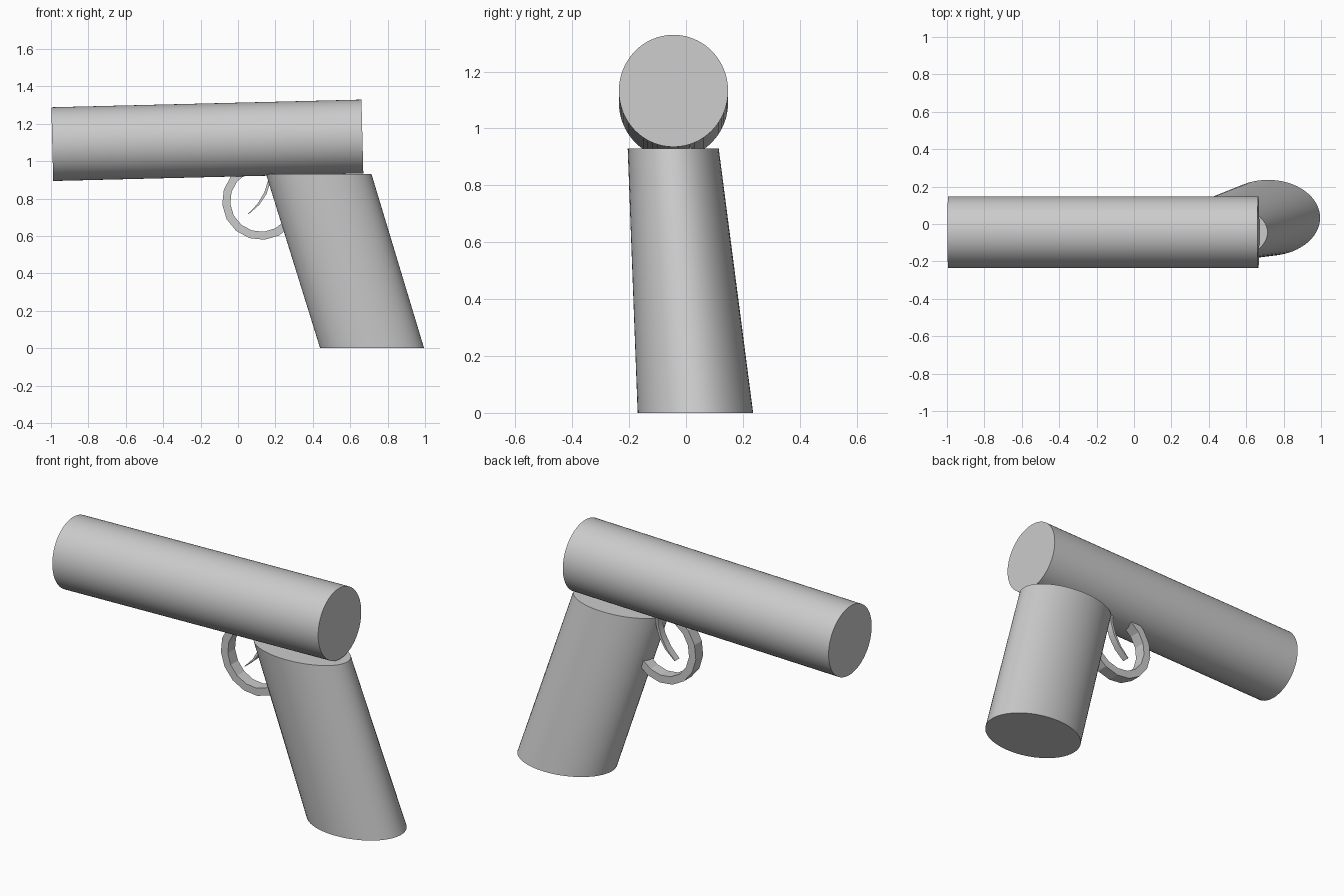
import bpy
import bmesh
from math import cos, sin, pi, radians
from mathutils import Vector

cube = bpy.data.objects.get("Cube")
if cube:
    bpy.data.objects.remove(cube, do_unlink=True)

GREY = (0.6, 0.6, 0.6, 1)
grey = bpy.data.materials.new("plain grey")
grey.use_nodes = True
grey.diffuse_color = GREY
grey.node_tree.nodes["Principled BSDF"].inputs["Base Color"].default_value = GREY


def loft(name, rings, smooth=True):
    """Skin a closed solid over a list of point rings, with flat end caps."""
    bm = bmesh.new()
    loops = [[bm.verts.new(p) for p in ring] for ring in rings]
    n = len(loops[0])
    for a, b in zip(loops, loops[1:]):
        for i in range(n):
            j = (i + 1) % n
            bm.faces.new((a[i], a[j], b[j], b[i]))
    bm.faces.new(loops[0])
    bm.faces.new(loops[-1])
    bmesh.ops.recalc_face_normals(bm, faces=bm.faces)
    mesh = bpy.data.meshes.new(name)
    bm.to_mesh(mesh)
    bm.free()
    mesh.materials.append(grey)
    obj = bpy.data.objects.new(name, mesh)
    bpy.context.collection.objects.link(obj)
    if smooth:
        bpy.ops.object.select_all(action="DESELECT")
        obj.select_set(True)
        bpy.context.view_layer.objects.active = obj
        bpy.ops.object.shade_smooth_by_angle(angle=radians(30))
    return obj


def ellipse(center, u, v, sides=64):
    c, u, v = Vector(center), Vector(u), Vector(v)
    return [c + u * cos(2 * pi * i / sides) + v * sin(2 * pi * i / sides)
            for i in range(sides)]


def strip(center_y, width, inner, outer):
    """Rectangular cross-section between two (x, z) points."""
    lo, hi = center_y - width / 2, center_y + width / 2
    return [(inner[0], lo, inner[1]), (outer[0], lo, outer[1]),
            (outer[0], hi, outer[1]), (inner[0], hi, inner[1])]


# Barrel: slightly tilted cylinder with square-cut ends
side, up = (0, 0.192, 0), (-0.005, 0, 0.197)
loft("barrel", [ellipse((-0.993, -0.044, 1.091), side, up),
                ellipse((0.665, -0.044, 1.132), side, up)])

# Grip: raked oval that widens towards its level base
loft("grip", [ellipse((0.717, 0.033, 0), (0.278, 0, 0), (0, 0.203, 0)),
              ellipse((0.432, -0.045, 0.93), (0.282, 0, 0), (0, 0.16, 0))])

# Trigger guard: faceted open hoop, its ends buried in barrel and grip
GUARD_X, GUARD_Z, STEPS = 0.123, 0.787, 9
hoop = []
for i in range(STEPS + 1):
    a = radians(118 + 202 * i / STEPS)
    ends = [(GUARD_X + r * cos(a), GUARD_Z + r * sin(a)) for r in (0.165, 0.208)]
    hoop.append(strip(0, 0.065, *ends))
loft("trigger_guard", hoop, smooth=False)

# Trigger: thin curved blade tapering to its tip
blade = [(0.168, 0.95, 0.012), (0.166, 0.89, 0.012), (0.147, 0.83, 0.012),
         (0.11, 0.77, 0.009), (0.056, 0.718, 0.003)]
loft("trigger", [strip(0, 0.04, (x - t / 2, z + t / 3), (x + t / 2, z - t / 3))
                 for x, z, t in blade])
